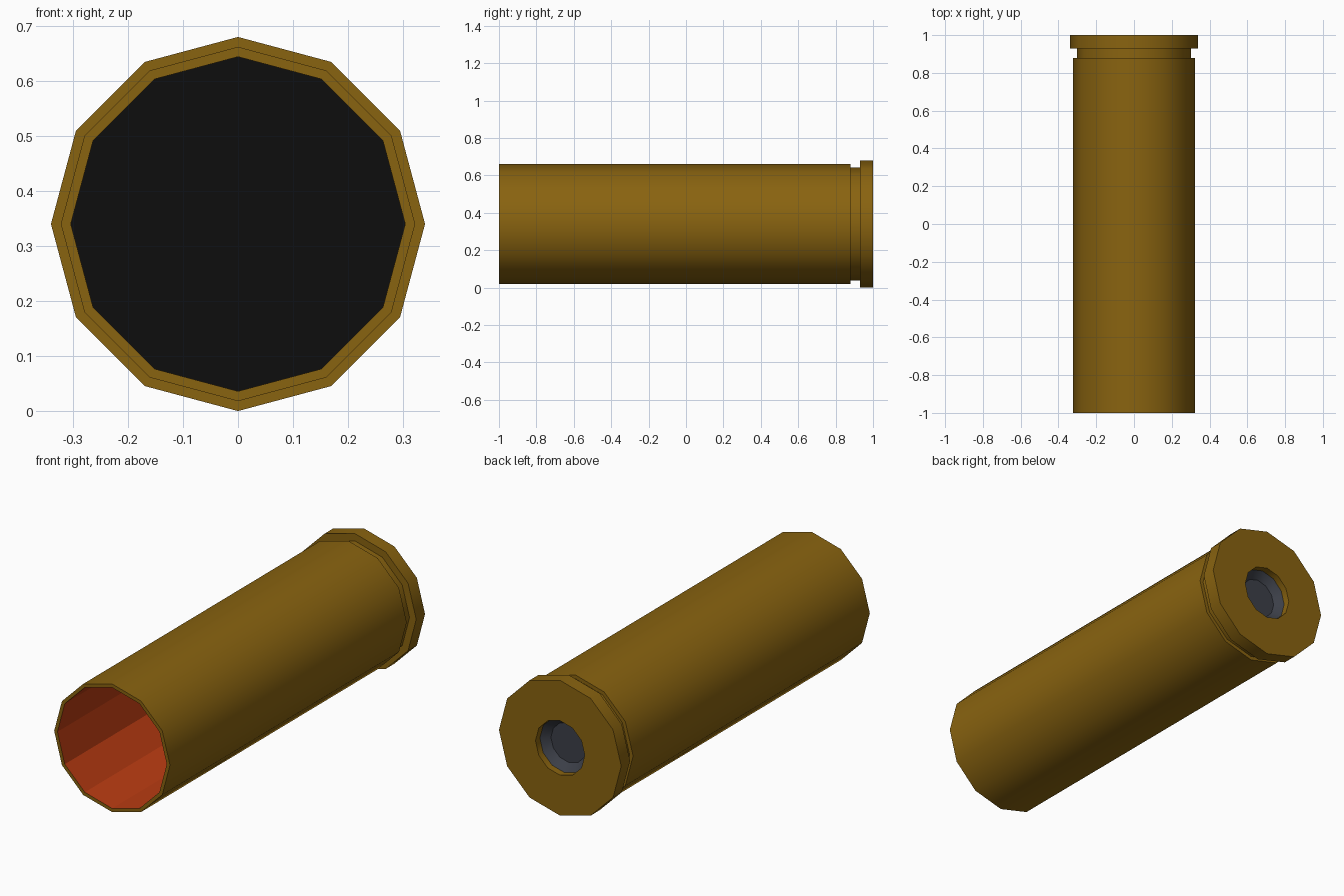
import bpy, bmesh
from math import cos, sin, pi, radians

if "Cube" in bpy.data.objects:
    bpy.data.objects.remove(bpy.data.objects["Cube"])

SIDES = 12
CENTRE_Z = 0.34


def material(name, rgb):
    m = bpy.data.materials.new(name)
    m.diffuse_color = (*rgb, 1)
    m.use_nodes = True
    m.node_tree.nodes["Principled BSDF"].inputs["Base Color"].default_value = m.diffuse_color
    return m


def lathe(name, profile, mat, smooth=True):
    """Turn (radius, y) points about the long axis; radius 0 closes with a cap."""
    bm = bmesh.new()
    rings = []
    for r, y in profile:
        if r == 0:
            bm.faces.new(rings[-1])
            break
        rings.append([bm.verts.new((r * cos(2 * pi * i / SIDES), y,
                                    r * sin(2 * pi * i / SIDES))) for i in range(SIDES)])
    for a, b in zip(rings, rings[1:]):
        for i in range(SIDES):
            j = (i + 1) % SIDES
            bm.faces.new((a[i], b[i], b[j], a[j]))
    mesh = bpy.data.meshes.new(name)
    bm.to_mesh(mesh)
    bm.free()
    mesh.materials.append(mat)
    obj = bpy.data.objects.new(name, mesh)
    obj.location.z = CENTRE_Z
    bpy.context.collection.objects.link(obj)
    if smooth:
        bpy.ops.object.select_all(action='DESELECT')
        obj.select_set(True)
        bpy.context.view_layer.objects.active = obj
        bpy.ops.object.shade_smooth_by_angle(angle=radians(35))
    return obj


brass = material("brass", (0.25, 0.125, 0.005))
red = material("red_lining", (0.50, 0.045, 0.006))
black = material("black", (0.004, 0.004, 0.004))
steel = material("dark_steel", (0.045, 0.05, 0.065))

# Outer case: mouth lip, wall, extractor groove, rim, base and primer hole
lathe("case", [(0.304, -1), (0.322, -1), (0.322, 0.88), (0.303, 0.88),
               (0.303, 0.93), (0.34, 0.93), (0.34, 1), (0.137, 1),
               (0.137, 0.965)], brass)

# Faceted inner wall and the dark floor at its end
lathe("inner_wall", [(0.304, 0.86), (0.304, -1)], red, smooth=False)
lathe("inner_floor", [(0.304, 0.86), (0, 0.86)], black, smooth=False)

# Recessed dished primer
lathe("primer", [(0.137, 0.965), (0.10, 0.93), (0, 0.93)], steel)
